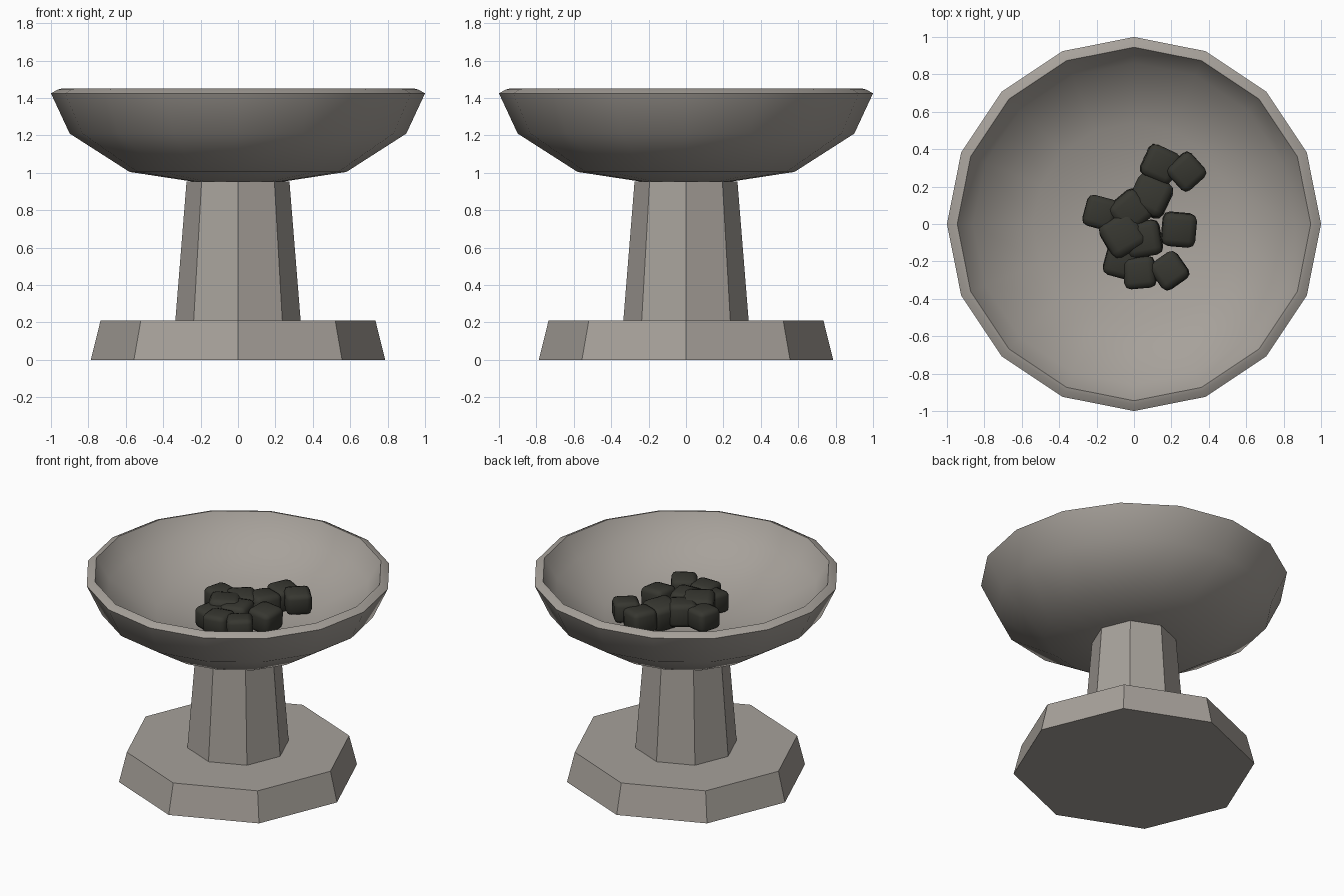
import bpy, bmesh, math
from mathutils import Matrix, Vector, Euler

if "Cube" in bpy.data.objects:
    bpy.data.objects.remove(bpy.data.objects["Cube"])


def material(name, rgb):
    m = bpy.data.materials.new(name)
    m.diffuse_color = (*rgb, 1.0)
    m.use_nodes = True
    m.node_tree.nodes["Principled BSDF"].inputs["Base Color"].default_value = m.diffuse_color
    return m


STONE = material("warm grey stone", (0.385, 0.357, 0.325))
COAL = material("charcoal", (0.038, 0.038, 0.030))


def finish(bm, name, mat, smooth_angle=None):
    bmesh.ops.recalc_face_normals(bm, faces=bm.faces[:])
    me = bpy.data.meshes.new(name)
    bm.to_mesh(me)
    bm.free()
    ob = bpy.data.objects.new(name, me)
    bpy.context.collection.objects.link(ob)
    me.materials.append(mat)
    if smooth_angle:
        bpy.ops.object.select_all(action='DESELECT')
        ob.select_set(True)
        bpy.context.view_layer.objects.active = ob
        bpy.ops.object.shade_smooth_by_angle(angle=math.radians(smooth_angle))
    return ob


def lathe(name, profile, sides, mat, smooth_angle=None):
    """Spin a closed (radius, z) profile that starts and ends on the axis."""
    bm = bmesh.new()
    rings = []
    for r, z in profile:
        if r == 0:
            rings.append([bm.verts.new((0, 0, z))] * sides)
        else:
            rings.append([bm.verts.new((r * math.cos(math.tau * i / sides),
                                        r * math.sin(math.tau * i / sides), z))
                          for i in range(sides)])
    for a, b in zip(rings, rings[1:]):
        for i in range(sides):
            j = (i + 1) % sides
            quad = list(dict.fromkeys((a[i], a[j], b[j], b[i])))
            bm.faces.new(quad)
    return finish(bm, name, mat, smooth_angle)


# Octagonal foot and tapered column
lathe("foot", [(0, 0), (0.787, 0), (0.735, 0.21), (0, 0.21)], 8, STONE)
lathe("column", [(0, 0.21), (0.335, 0.21), (0.275, 0.955), (0, 0.955)], 8, STONE)

# Sixteen-sided bowl with a thin rounded lip and a shallow hollow inside
lathe("bowl", [(0, 0.95), (0.22, 0.95), (0.58, 1.005), (0.90, 1.21), (1.0, 1.425),
               (0.965, 1.445), (0.945, 1.45), (0.86, 1.31),
               (0.54, 1.15), (0.2, 1.095), (0, 1.08)], 16, STONE, 60)

# Heap of rounded coal lumps, flattened a little: x, y, z, size, turn in degrees
LUMPS = [
    (0.14, 0.32, 1.19, 0.18, -25), (0.28, 0.28, 1.21, 0.17, 42),
    (0.09, 0.15, 1.18, 0.20, -25), (-0.18, 0.06, 1.19, 0.17, -15),
    (0.24, -0.03, 1.19, 0.18, -5), (0.19, -0.25, 1.20, 0.17, 35),
    (0.03, -0.26, 1.19, 0.17, 5), (-0.07, -0.20, 1.18, 0.17, -15),
    (-0.06, -0.06, 1.19, 0.21, 30), (0.05, -0.08, 1.19, 0.19, 10),
    (-0.02, 0.07, 1.19, 0.19, 40),
]
for n, (x, y, z, size, turn) in enumerate(LUMPS):
    bm = bmesh.new()
    bmesh.ops.create_cube(bm, size=size)
    bmesh.ops.bevel(bm, geom=bm.edges[:], offset=size * 0.2, segments=2,
                    profile=0.5, affect='EDGES')
    tilt = Euler((math.radians(4 * math.sin(n * 2.1)), math.radians(4 * math.cos(n * 1.7)),
                  math.radians(turn))).to_matrix().to_4x4()
    place = Matrix.Translation(Vector((x, y, z))) @ tilt @ Matrix.Diagonal((1, 1, 0.85, 1))
    bmesh.ops.transform(bm, matrix=place, verts=bm.verts[:])
    finish(bm, f"coal_{n + 1}", COAL, 60)
